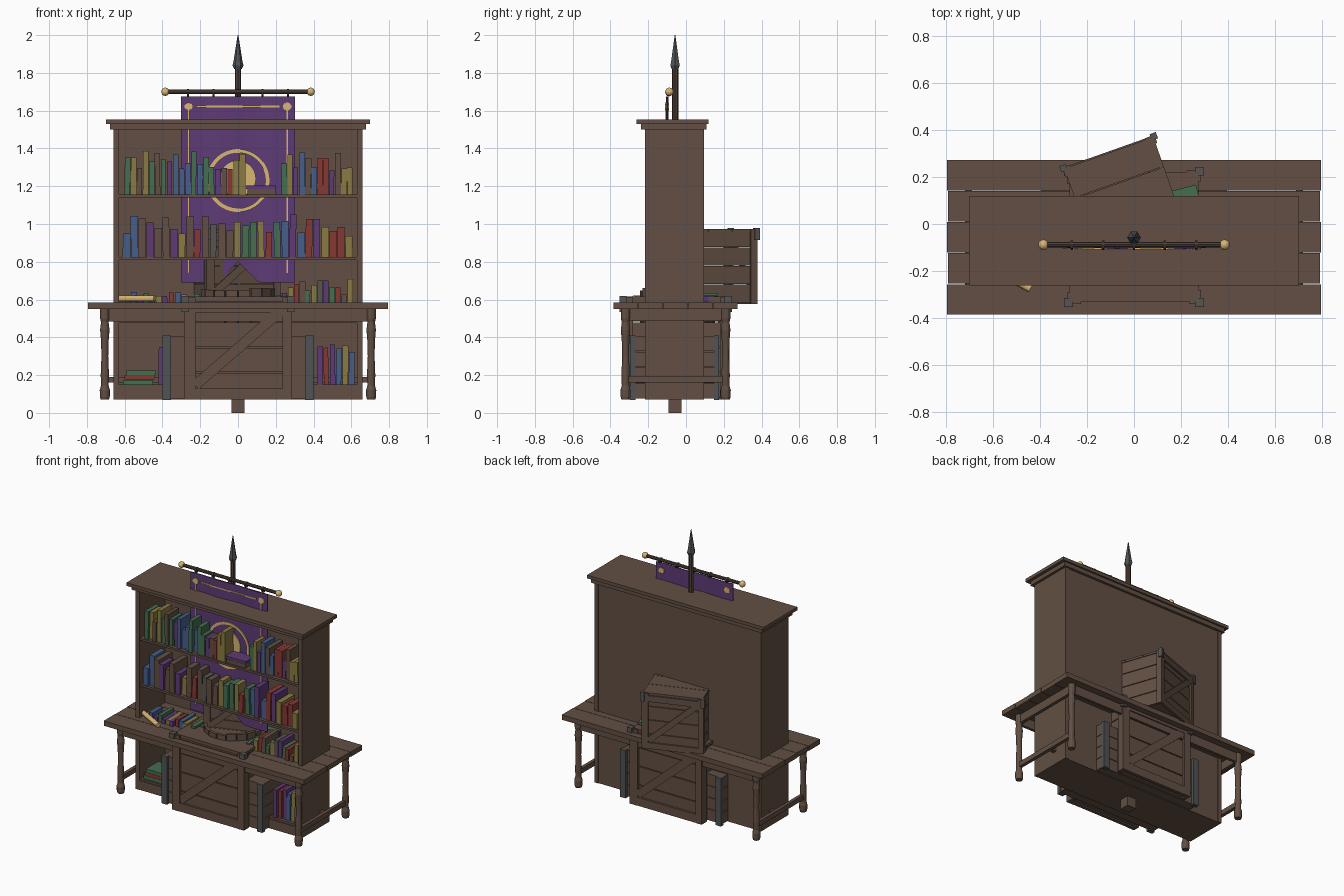
import bpy, bmesh, math, random
from mathutils import Matrix, Vector

if "Cube" in bpy.data.objects:
    bpy.data.objects.remove(bpy.data.objects["Cube"])

random.seed(4)
SRGB = {"wood": (98, 79, 67), "dark wood": (78, 63, 54), "metal": (80, 82, 83), "gold": (216, 182, 115),
        "purple": (94, 59, 118), "blue": (70, 94, 138), "green": (68, 110, 80), "red": (134, 56, 52),
        "olive": (138, 122, 66), "grey": (88, 84, 80)}
MATS = {}
for n, c in SRGB.items():
    m = bpy.data.materials.new(n)
    m.diffuse_color = [((v / 255 + 0.055) / 1.055) ** 2.4 for v in c] + [1]
    m.use_nodes = True
    m.node_tree.nodes["Principled BSDF"].inputs["Base Color"].default_value = m.diffuse_color
    MATS[n] = m
PARTS = {}


def part(name):
    return PARTS.setdefault(name, (bmesh.new(), []))


def paint(name, verts, mat):
    mats = part(name)[1]
    if mat not in mats:
        mats.append(mat)
    for f in {f for v in verts for f in v.link_faces}:
        f.material_index = mats.index(mat)


def box(name, lo, hi, mat="wood", M=Matrix(), spin=None):
    """Box between two corners; spin = (angle, axis) about its own centre."""
    lo, hi = Vector(lo), Vector(hi)
    s = hi - lo
    T = M @ Matrix.Translation((lo + hi) / 2)
    if spin:
        T = T @ Matrix.Rotation(spin[0], 4, spin[1])
    r = bmesh.ops.create_cube(part(name)[0], size=1, matrix=T @ Matrix.Diagonal((s.x, s.y, s.z, 1)))
    paint(name, r["verts"], mat)


def cone(name, a, b, r1, r2, mat="wood", n=8):
    a, b = Vector(a), Vector(b)
    q = (b - a).to_track_quat('Z', 'Y').to_matrix().to_4x4()
    r = bmesh.ops.create_cone(part(name)[0], cap_ends=True, segments=n, radius1=r1, radius2=r2,
                              depth=(b - a).length, matrix=Matrix.Translation((a + b) / 2) @ q)
    paint(name, r["verts"], mat)


def lathe(name, x, y, prof, mat="wood", n=12):
    bm = part(name)[0]
    rings = [[bm.verts.new((x + r * math.cos(6.28319 * i / n), y + r * math.sin(6.28319 * i / n), z))
              for i in range(n)] for r, z in prof]
    for a, b in zip(rings, rings[1:]):
        for i in range(n):
            bm.faces.new((a[i], a[(i + 1) % n], b[(i + 1) % n], b[i]))
    bm.faces.new(rings[0][::-1])
    bm.faces.new(rings[-1])
    paint(name, [v for r in rings for v in r], mat)


# Bookcase: sides, back, shelves, plinth and stepped cornice
for s in (-1, 1):
    box("bookcase", (s * .645 - .015, -.217, .07), (s * .645 + .015, .095, 1.51))
box("bookcase", (-.63, .075, .07), (.63, .09, 1.5))
for z in (1.14, .81, .475, .135):
    box("bookcase", (-.63, -.21, z), (.63, .076, z + .015))
box("bookcase", (-.655, -.215, .07), (.655, .09, .136))
box("cornice", (-.678, -.238, 1.5), (.678, .108, 1.53))
box("cornice", (-.70, -.262, 1.53), (.70, .12, 1.553))

# Table: planked top, turned legs, aprons and stretchers
for i in range(5):
    y = -.385 + i * .132
    e = .794 - .003 * (i % 2)
    box("table_top", (-e, y, .55), (e, y + .129, .585))
for s in (-1, 1):
    for y in (-.32, .21):
        lathe("table_legs", s * .705, y, [(.022, .07), (.026, .085), (.027, .12), (.02, .145), (.022, .2),
              (.018, .3), (.02, .38), (.025, .44), (.02, .48), (.025, .5), (.025, .55)])
    box("table_rails", (s * .705 - .012, -.31, .16), (s * .705 + .012, .20, .195))
    box("table_rails", (s * .70 - .012, -.32, .49), (s * .70 + .012, .21, .55))
box("table_rails", (-.70, -.025, .16), (.70, .0, .19))
for y in (-.32, .21):
    box("table_rails", (-.70, y - .01, .485), (.70, y + .01, .55))


def crate(name, M):
    """Planked crate, half width .285 and height .55, braces front and back."""
    for k in range(4):
        R = M @ Matrix.Rotation(k * math.pi / 2, 4, 'Z')
        for i in range(4):
            box(name, (-.27, -.268, .012 + .134 * i), (.27, -.25, .14 + .134 * i), M=R)
        box(name, (-.285, -.285, 0), (-.225, -.26, .54), M=R)
        box(name, (.235, -.285, 0), (.26, -.26, .54), M=R)
        box(name, (-.298, -.298, .465), (-.26, -.26, .55), "grey", R)
        if k % 2 == 0:
            for z in (.0, .46):
                box(name, (-.24, -.283, z), (.24, -.26, z + .06), M=R)
            box(name, (-.30, -.281, .245), (.30, -.262, .30), M=R, spin=(-math.atan2(.40, .46), 'Y'))
    for i in range(3):
        box(name, (-.275, -.275 + i * .185, .525), (.275, -.095 + i * .185, .545), M=M)
    box(name, (-.26, -.26, .01), (.26, .26, .03), M=M)


crate("lower_crate", Matrix.Translation((0, -.055, .07)))
crate("upper_crate", Matrix.Translation((-.04, .113, .577)) @ Matrix.Rotation(math.radians(19.5), 4, 'Z')
      @ Matrix.Scale(.73, 4))

# Wide chest behind the lower crate with metal corner plates
for i in range(4):
    box("chest", (-.395, -.28, .075 + i * .084), (.395, .155, .155 + i * .084))
box("chest", (-.375, -.275, .075), (.375, .15, .405))
for s in (-1, 1):
    for y in (-.282, .162):
        box("chest_corners", (s * .378 - .022, y - .014, .067), (s * .378 + .022, y + .014, .41), "metal")

# Barrel: staves rising through the crate lid
for i in range(18):
    R = Matrix.Translation((0, -.045, 0)) @ Matrix.Rotation(i * math.pi / 9, 4, 'Z')
    box("barrel", (.175, -.031, .12), (.197, .031, .645 + .018 * random.random()), M=R)
cone("barrel", (0, -.045, .12), (0, -.045, .62), .176, .176, n=18)

# Books
CODE = {"g": "green", "o": "olive", "w": "wood", "y": "grey", "p": "purple", "b": "blue", "r": "red"}


def books(row, x0, x1, z, hmin, hmax):
    step = (x1 - x0) / len(row)
    for i, c in enumerate(row):
        x, w = x0 + i * step, step * random.uniform(.75, .98)
        box("books", (x, -.195 + random.uniform(-.01, .01), z), (x + w, random.uniform(-.09, -.04),
            z + random.uniform(hmin, hmax)), CODE[c], spin=(random.uniform(-.02, .02), 'Y'))


books("gowogwgpbbbgbggpwroo", -.6, .04, 1.156, .13, .24)
books("gopbwbrrpwoo", .23, .61, 1.156, .12, .23)
books("bbwpwwpowrwywwoggorgbpbrporro", -.61, .61, .826, .11, .23)
books("wbpgpoprbowg", -.6, -.2, .49, .12, .15)
books("gporwgoypgrwo", .2, .61, .49, .13, .22)
books("prpbob", .42, .62, .151, .17, .22)
books("p", -.42, -.38, .151, .19, .2)
for k, c in enumerate(("green", "red", "green")):
    box("book_stack", (-.61 + .01 * k, -.2, .151 + .025 * k), (-.45 + .007 * k, -.06, .175 + .025 * k), c)
box("flat_books", (.05, -.2, 1.156), (.2, -.1, 1.184), "wood")
box("flat_books", (.03, -.2, 1.185), (.2, -.1, 1.203), "purple")
box("table_books", (.13, .03, .59), (.28, .15, .62), "purple", spin=(.25, 'Z'))
box("table_books", (.13, .03, .621), (.28, .15, .635), "green", spin=(.25, 'Z'))

# Scroll on the table
cone("scroll", (-.63, -.17, .606), (-.44, -.275, .606), .016, .016, "gold", 12)

# Banner pole, spear tip, crossbar with knobs and rings
PX, PY = 0, -.058
box("pole_base", (-.035, PY - .035, 0), (.035, PY + .035, .1))
cone("pole", (0, PY, .05), (0, PY, 1.85), .017, .017, "dark wood")
lathe("spear_tip", 0, PY, [(.02, 1.82), (.029, 1.84), (.024, 1.86), (.002, 2.0)], "metal", 6)
cone("crossbar", (-.385, -.088, 1.7), (.385, -.088, 1.7), .012, .012, "dark wood")
for s in (-1, 1):
    r = bmesh.ops.create_uvsphere(part("crossbar_knobs")[0], u_segments=14, v_segments=8, radius=.022,
                                  matrix=Matrix.Translation((s * .385, -.088, 1.7)))
    paint("crossbar_knobs", r["verts"], "gold")
for x in (-.265, -.13, 0, .13, .265):
    cone("banner_rings", (x - .005, -.09, 1.695), (x + .005, -.09, 1.695), .02, .02, "dark wood")

# Banner cloth: gently waved, with a notched hem
bm = part("banner")[0]
cols = []
for i in range(31):
    x = -.303 + .606 * i / 30
    low = .69 + max(0, .11 - abs(x))
    y = -.1 + .004 * math.sin(x * 22)
    cols.append([[bm.verts.new((x, y + d, z)) for z in (low, 1.675)] for d in (-.003, .003)])
for a, b in zip(cols, cols[1:]):
    bm.faces.new((a[0][0], b[0][0], b[0][1], a[0][1]))
    bm.faces.new((a[1][1], b[1][1], b[1][0], a[1][0]))
    for j in (0, 1):
        bm.faces.new((a[0][j], a[1][j], b[1][j], b[0][j]))
bm.faces.new([cols[0][k][j] for k, j in ((0, 0), (0, 1), (1, 1), (1, 0))])
bm.faces.new([cols[-1][k][j] for k, j in ((0, 0), (1, 0), (1, 1), (0, 1))])
paint("banner", list(bm.verts), "purple")

# Gold emblem: ring, disc, border lines and corner stars
for i in range(40):
    R = Matrix.Translation((0, -.107, 1.23)) @ Matrix.Rotation(i * math.pi / 20, 4, 'Y')
    box("banner_emblem", (.147, -.003, -.0135), (.166, .003, .0135), "gold", R)
cone("banner_emblem", (0, -.110, 1.24), (0, -.104, 1.24), .095, .095, "gold", 28)
for s in (-1, 1):
    box("banner_trim", (s * .26 - .004, -.109, .74), (s * .26 + .004, -.102, 1.6), "gold")
    for y in (-.107, -.093):
        for k in range(4):
            box("banner_trim", (s * .26 - .022, y - .003, 1.615), (s * .26 + .022, y + .003, 1.629), "gold",
                spin=(k * math.pi / 4, 'Y'))
box("banner_trim", (-.22, -.109, 1.618), (.22, -.102, 1.627), "gold")

# Turn the collected parts into objects
for name, (bm, mats) in PARTS.items():
    bmesh.ops.recalc_face_normals(bm, faces=bm.faces)
    me = bpy.data.meshes.new(name)
    bm.to_mesh(me)
    bm.free()
    for m in mats:
        me.materials.append(MATS[m])
    bpy.context.collection.objects.link(bpy.data.objects.new(name, me))
